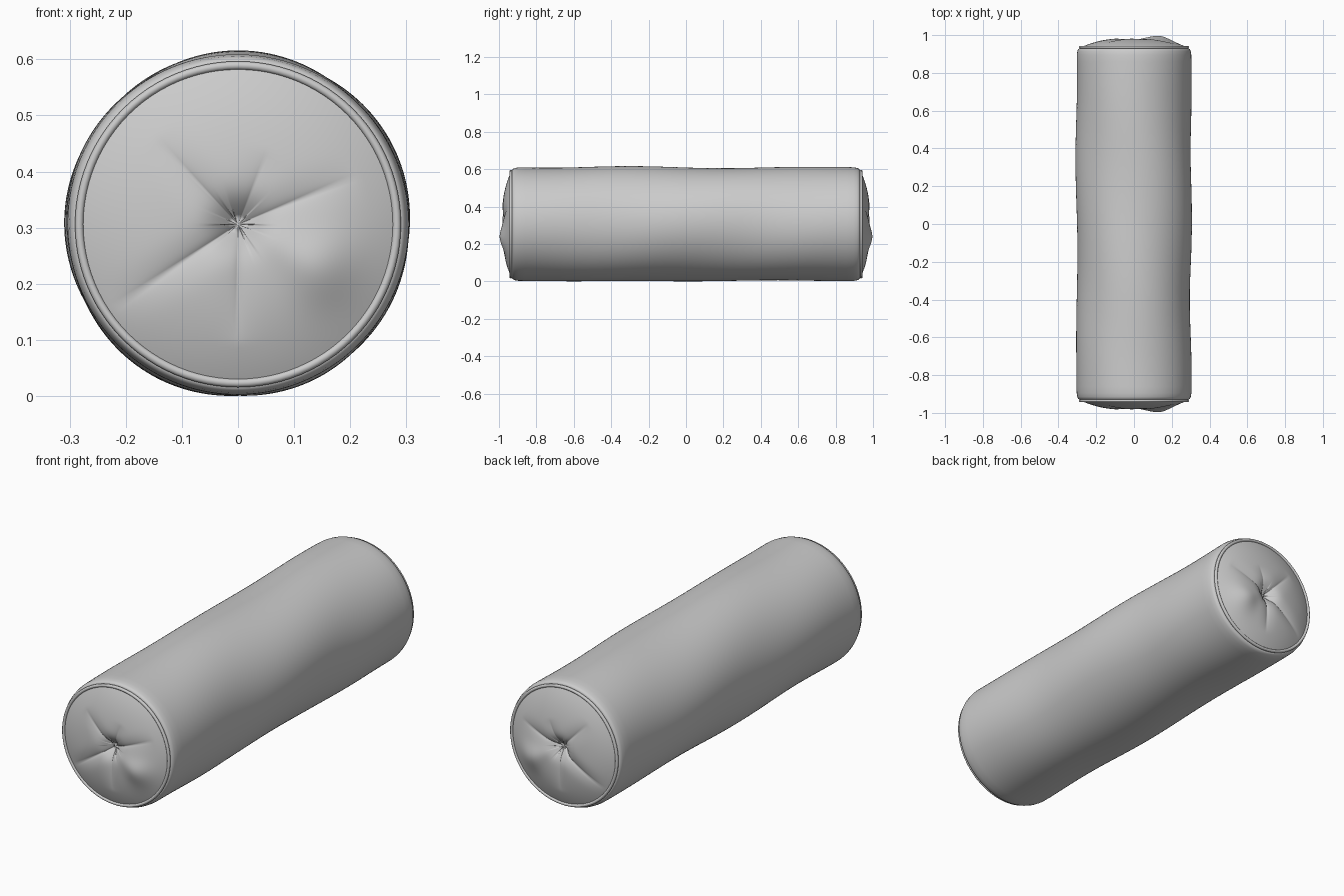
import bpy, bmesh
from math import sin, cos, pi, radians, exp, degrees

if "Cube" in bpy.data.objects:
    bpy.data.objects.remove(bpy.data.objects["Cube"])

N = 180                      # segments around the bolster
CZ = 0.306                   # height of the axis
CAP_R = 0.283                # radius of the end seam
SEAM_Y = 0.934


def lathe(name, rings, centre=None):
    """Skin rings of points, optionally closing the last ring to a centre point."""
    bm = bmesh.new()
    vs = [[bm.verts.new(p) for p in ring] for ring in rings]
    for a, b in zip(vs, vs[1:]):
        for i in range(N):
            j = (i + 1) % N
            bm.faces.new((a[i], a[j], b[j], b[i]))
    if centre:
        c = bm.verts.new(centre)
        for i in range(N):
            bm.faces.new((vs[-1][i], vs[-1][(i + 1) % N], c))
    bmesh.ops.recalc_face_normals(bm, faces=bm.faces)
    me = bpy.data.meshes.new(name)
    bm.to_mesh(me)
    bm.free()
    for p in me.polygons:
        p.use_smooth = True
    ob = bpy.data.objects.new(name, me)
    bpy.context.collection.objects.link(ob)
    return ob


def point(r, a, y):
    return (r * cos(a), y, CZ + r * sin(a))


# Cloth tube with soft lumps and rounded shoulders
def lump(a, y):
    fade = max(0.0, 1 - (abs(y) / 0.93) ** 4)
    return fade * (0.003 * sin(2 * a + 5 * y) + 0.003 * sin(3 * a - 7 * y + 1)
                   - 0.006 * exp(-((abs(y) - 0.37) / 0.2) ** 2)
                   * max(0, cos(a + radians(20))) ** 4)


shoulder = [(0.283, 0.928), (0.290, 0.929), (0.296, 0.925), (0.300, 0.915),
            (0.3035, 0.895), (0.304, 0.86)]
profile = [(r, -y) for r, y in shoulder]
profile += [(0.304, -0.82 + 1.64 * i / 40) for i in range(41)]
profile += [(r, y) for r, y in reversed(shoulder)]
lathe("bolster_cover", [[point(r + lump(2 * pi * i / N, y), 2 * pi * i / N, y)
                         for i in range(N)] for r, y in profile])

# Gathered end caps: (angle, length, depth) of every crease
CREASES = [(22, 0.23, 0.016), (68, 0.14, 0.010), (134, 0.21, 0.015),
           (214, 0.27, 0.018), (270, 0.21, 0.015)]


def angle_gap(a, deg):
    return abs((degrees(a) - deg + 180) % 360 - 180)


def bulge(r, a):
    t = min(r / CAP_R, 1)
    h = 0.051 * (1 - t ** 2.6)
    h -= 0.022 * exp(-(r / 0.045) ** 2)
    # one fuller fold on the lower right
    h += 0.021 * exp(-(angle_gap(a, -28) / 22) ** 2) * exp(-((r - 0.16) / 0.07) ** 2)
    for deg, length, depth in CREASES:
        gap = angle_gap(a, deg)
        if gap < 90:
            d = r * sin(radians(gap))
            fade = max(0, 1 - (r / length) ** 2)
            h -= depth * fade * (0.55 * exp(-d / 0.010) + 0.45 * exp(-(d / 0.035) ** 2))
    return h


radii = [CAP_R * (1 - i / 32) for i in range(32)]
for side, label in ((-1, "front"), (1, "back")):
    lathe(label + "_end_cap",
          [[point(r, 2 * pi * i / N, side * (SEAM_Y + bulge(r, 2 * pi * i / N)))
            for i in range(N)] for r in radii],
          (0, side * (SEAM_Y + 0.015), CZ))
    # piping around the seam
    bpy.ops.mesh.primitive_torus_add(
        major_radius=CAP_R, minor_radius=0.0075, major_segments=96, minor_segments=12,
        location=(0, side * (SEAM_Y + 0.002), CZ), rotation=(pi / 2, 0, 0))
    bpy.context.object.name = label + "_piping"
    bpy.ops.object.shade_smooth()
